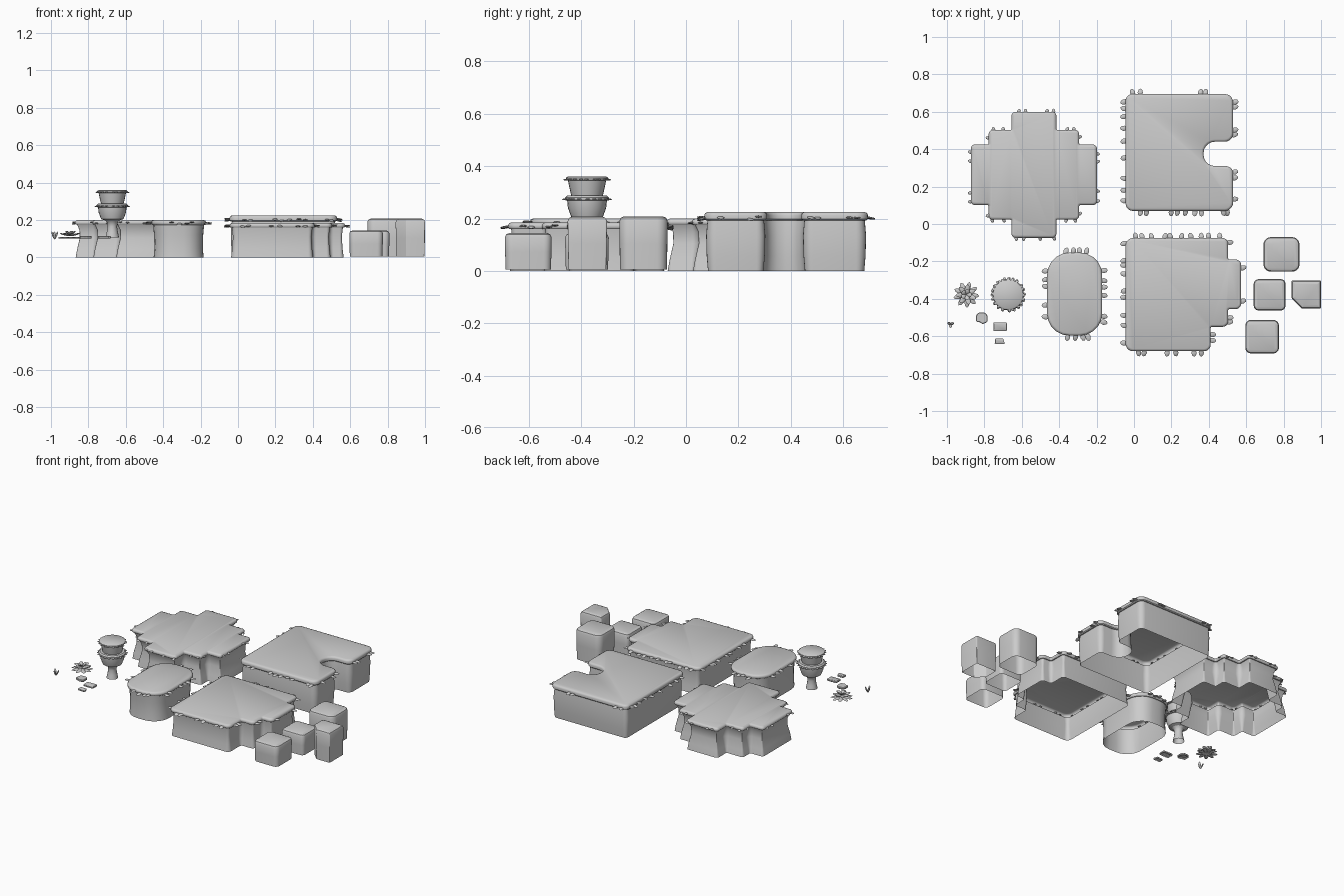
import bpy, bmesh, math, random
from mathutils import Vector, Matrix

if "Cube" in bpy.data.objects:
    bpy.data.objects.remove(bpy.data.objects["Cube"])

random.seed(4)

def finish(name, bm, smooth=True):
    bmesh.ops.recalc_face_normals(bm, faces=bm.faces)
    me = bpy.data.meshes.new(name)
    bm.to_mesh(me)
    bm.free()
    ob = bpy.data.objects.new(name, me)
    bpy.context.collection.objects.link(ob)
    bpy.ops.object.select_all(action='DESELECT')
    ob.select_set(True)
    bpy.context.view_layer.objects.active = ob
    if smooth:
        bpy.ops.object.shade_smooth_by_angle(angle=math.radians(40))
    return ob

def outline(corners, inset, seg=5):
    """Counter-clockwise (x, y, radius) corners, inset and rounded."""
    n, out = len(corners), []
    P = [Vector(c[:2]) for c in corners]
    for i in range(n):
        a = (P[i] - P[i - 1]).normalized()
        b = (P[(i + 1) % n] - P[i]).normalized()
        na, nb = Vector((-a.y, a.x)), Vector((-b.y, b.x))
        p = P[i] + (na + nb) * inset / (1 + na.dot(nb))
        r = corners[i][2]
        r = max(0.004, r - inset if a.cross(b) > 0 else r + inset)
        t = r * math.tan(a.angle(b) / 2)
        s, e = p - a * t, p + b * t
        side = 1 if a.cross(b) > 0 else -1
        c = s + na * r * side
        turn = a.angle(b) * side
        for k in range(seg + 1):
            out.append(c + Matrix.Rotation(turn * k / seg, 2) @ (s - c))
    return out

def loft(name, corners, rings, fill_top=False):
    bm = bmesh.new()
    loops = [[bm.verts.new((p.x, p.y, z)) for p in outline(corners, d)] for z, d in rings]
    for l, u in zip(loops, loops[1:]):
        for i in range(len(l)):
            j = (i + 1) % len(l)
            bm.faces.new((l[i], l[j], u[j], u[i]))
    if fill_top:
        bm.faces.new(loops[-1])
    return finish(name, bm)

def add_leaf(bm, loc, yaw, pitch=0, length=0.04, width=0.026, thick=0.008):
    """Flat teardrop growing along its own x axis."""
    m = (Matrix.Translation(loc) @ Matrix.Rotation(yaw, 4, 'Z') @ Matrix.Rotation(-pitch, 4, 'Y')
         @ Matrix.Translation((length / 2, 0, 0)) @ Matrix.Diagonal((length / 2, width / 2, thick / 2, 1)))
    bmesh.ops.create_uvsphere(bm, u_segments=8, v_segments=4, radius=1, matrix=m)

def fringe(name, z, sides, size=1.0):
    """sides: (direction in degrees, fixed coordinate, positions along the edge)"""
    bm = bmesh.new()
    for deg, fixed, places in sides:
        for t in places:
            x, y = (fixed, t) if deg % 180 == 0 else (t, fixed)
            a = math.radians(deg)
            loc = Vector((x - 0.012 * math.cos(a), y - 0.012 * math.sin(a), z + random.uniform(-.004, .004)))
            add_leaf(bm, loc, a + random.uniform(-.4, .4), random.uniform(-.25, .05), 0.042 * size, 0.028 * size)
    finish(name, bm)

def platform(name, corners, top, cap, wall, sides, size=1.0):
    zc = top - cap
    loft(name + "_wall", corners, [(zc * f, d) for f, d in wall])
    loft(name + "_cap", corners, [(zc, wall[-1][1]), (zc, 0.006), (zc + .005, 0.001), (top - .012, 0),
                                  (top - .004, 0.004), (top, 0.013)], True)
    fringe(name + "_fringe", zc + 0.011, sides, size)

# Stepped island, symmetric in x and y
cx, cy, r = -0.535, 0.263, 0.022
quarter = [(.337, .162, r), (.242, .162, .006), (.242, .24, r), (.12, .24, .006), (.12, .337, r)]
pts = quarter + [(-x, y, q) for x, y, q in quarter[::-1]]
pts += [(-x, -y, q) for x, y, q in pts]
platform("stepped_island", [(cx + x, cy + y, q) for x, y, q in pts], 0.2, 0.025,
         [(0, .004), (.25, .012), (.6, .026), (.85, .024), (1, .012)],
         [(180, -.872, (.38, .33, .17, .12)), (0, -.198, (.38, .33, .18, .12)),
          (90, .6, (-.62, -.58, -.47, -.43)), (270, -.074, (-.63, -.59, -.5, -.43)),
          (90, .503, (-.75, -.7, -.36, -.32)), (270, .023, (-.76, -.7, -.36, -.31)),
          (180, -.777, (.46, .05)), (0, -.293, (.46, .05))], 0.7)

# Notched block
platform("notched_block", [(-.045, .07, .04), (.53, .07, .045), (.53, .31, .04), (.372, .31, .06),
                           (.372, .44, .06), (.53, .44, .045), (.53, .695, .045), (-.045, .695, .035)],
         0.225, 0.032, [(0, .014), (.3, .009), (.7, .007), (1, .012)],
         [(90, .695, (0, .03, .35, .38)), (270, .07, (.04, .07, .2, .24, .28, .33, .36, .47, .5)),
          (180, -.045, (.12, .18, .24, .36, .45, .51, .58, .61, .66)),
          (0, .53, (.65, .62, .5, .47, .27, .24, .13))])

# Stepped block
platform("stepped_block", [(-.045, -.68, .04), (.41, -.68, .035), (.41, -.55, .008), (.503, -.55, .03),
                           (.503, -.455, .008), (.573, -.455, .03), (.573, -.19, .03), (.503, -.19, .008),
                           (.503, -.075, .03), (-.045, -.075, .04)],
         0.185, 0.026, [(0, .008), (.3, .014), (.7, .018), (1, .012)],
         [(90, -.075, (.01, .05, .1, .16, .2, .25, .31, .36, .4, .46)),
          (180, -.045, (-.1, -.19, -.22, -.27, -.35, -.39, -.49, -.55, -.64)),
          (270, -.68, (.02, .06, .18, .22, .32, .36)), (0, .573, (-.24, -.42)),
          (0, .503, (-.1, -.5, -.53)), (0, .41, (-.59, -.62))])

# Oval block
platform("oval_block", [(-.465, -.597, .12), (-.17, -.597, .12), (-.17, -.153, .12), (-.465, -.153, .12)],
         0.2, 0.026, [(0, .014), (.3, .018), (.7, .016), (1, .011)],
         [(90, -.153, (-.37, -.33, -.29, -.26)), (270, -.597, (-.35, -.31, -.28, -.25)),
          (180, -.465, (-.25, -.29, -.34, -.43, -.5)),
          (0, -.17, (-.25, -.3, -.34, -.38, -.49, -.52))])

# Plain rounded boxes, open below
def box(name, x0, x1, y0, y1, top, r, chamfer=0):
    c = [(x0, y0, r), (x1, y0, r), (x1, y1, r), (x0, y1, r)]
    if chamfer:
        c[0:1] = [(x0, y0 + chamfer, r), (x0 + chamfer, y0, r)]
    loft(name, c, [(.005, .003), (top * .5, .001), (top - .018, 0), (top - .006, .005), (top, .018)], True)

box("back_box", .692, .885, -.255, -.07, .208, .04)
box("middle_box", .64, .81, -.462, -.295, .145, .025)
box("front_box", .595, .775, -.692, -.513, .145, .03)
box("chamfered_box", .843, 1.0, -.452, -.302, .208, .006, .055)

# Two-tier pillar turned from profiles
def turned(name, x, y, profile, seg=24):
    bm = bmesh.new()
    loops = [[bm.verts.new((x + q * math.cos(math.tau * i / seg), y + q * math.sin(math.tau * i / seg), z))
              for i in range(seg)] for q, z in profile]
    for l, u in zip(loops, loops[1:]):
        for i in range(seg):
            j = (i + 1) % seg
            bm.faces.new((l[i], l[j], u[j], u[i]))
    bm.faces.new(loops[-1])
    finish(name, bm)

px, py = -.672, -.378
turned("pillar_stem", px, py, [(.036, .108), (.03, .135), (.025, .165), (.03, .19), (.045, .203)], 16)
turned("lower_tier", px, py, [(.03, .195), (.06, .205), (.073, .24), (.076, .268), (.084, .27), (.084, .28), (.076, .288)])
turned("upper_tier", px, py, [(.06, .286), (.068, .32), (.073, .345), (.081, .347), (.081, .355), (.073, .361)])
for name, z, R in (("lower_tier_leaves", .275, .074), ("upper_tier_leaves", .35, .07)):
    bm = bmesh.new()
    for i in range(20):
        a = math.tau * i / 20 + random.uniform(-.08, .08)
        add_leaf(bm, (px + R * math.cos(a), py + R * math.sin(a), z), a, -.1, .022, .017, .006)
    finish(name, bm)

# Leafy bush and tiny sprout
bm = bmesh.new()
for n, pitch, z, length in ((9, -.05, .108, .07), (7, .25, .115, .058), (5, .6, .122, .036)):
    for i in range(n):
        add_leaf(bm, (-.897, -.378, z), math.tau * i / n + pitch * 2, pitch, length, .028, .009)
finish("bush", bm)
bm = bmesh.new()
for a in (.5, 2.6, 4.6):
    add_leaf(bm, (-.98, -.537, .097), a, 1.15, .046, .016, .009)
finish("sprout", bm)

# Small flat chips
def chip(name, c):
    loft(name, c, [(.101, .003), (.104, 0), (.112, 0), (.115, .003)], True)

chip("round_chip", [(-.845, -.525, .012), (-.825, -.525, .006), (-.81, -.535, .008), (-.783, -.525, .014),
                    (-.783, -.472, .026), (-.845, -.472, .026)])
chip("square_chip", [(-.752, -.573, .004), (-.68, -.573, .004), (-.68, -.527, .004), (-.752, -.527, .004)])
chip("small_chip", [(-.745, -.642, .004), (-.69, -.642, .004), (-.7, -.612, .004), (-.742, -.612, .004)])
